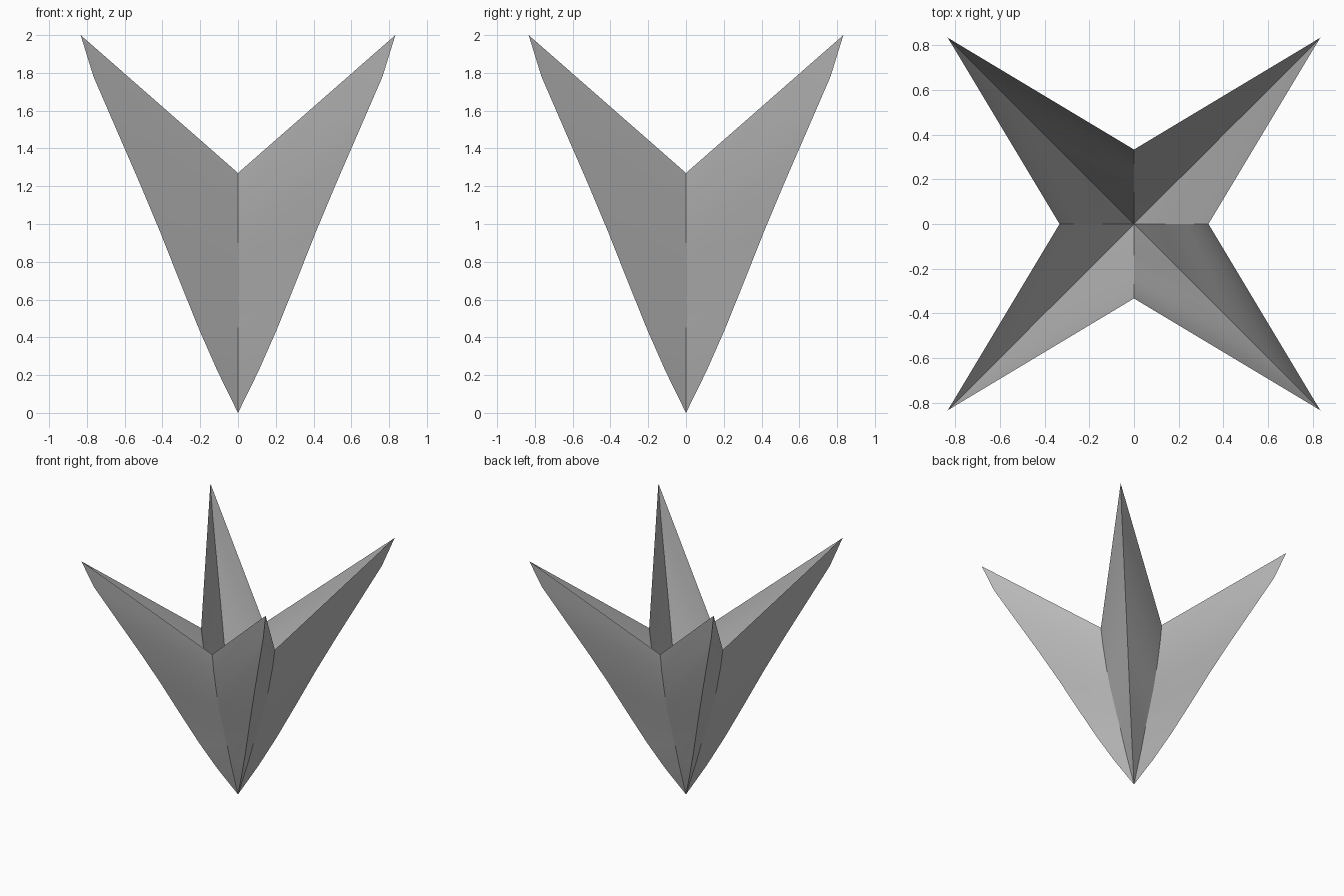
import bpy, bmesh
from math import sin, cos, pi, sqrt

cube = bpy.data.objects.get("Cube")
if cube:
    bpy.data.objects.remove(cube, do_unlink=True)

# one flat grey
grey = bpy.data.materials.new("mid_grey")
grey.use_nodes = True
colour = (0.51, 0.51, 0.51, 1)
grey.diffuse_color = colour
grey.node_tree.nodes["Principled BSDF"].inputs["Base Color"].default_value = colour

# rows from base to rim: height fraction, ridge offset on x and y, valley radius
ROWS = [(.11, .108, .045), (.22, .205, .09), (.35, .31, .137),
        (.48, .413, .19), (.61, .522, .24), (.74, .635, .278),
        (.89, .765, .314), (1, .833, .333)]
RIDGE_TOP, VALLEY_TOP = 2.0, 1.27
SIDES = 8

# open four-pointed shell, alternating valleys and ridges around the axis
bm = bmesh.new()
base = bm.verts.new((0, 0, 0))
rings = []
for t, ridge, valley in ROWS:
    ring = []
    for k in range(SIDES):
        is_ridge = k % 2
        r = ridge * sqrt(2) if is_ridge else valley
        z = t * (RIDGE_TOP if is_ridge else VALLEY_TOP)
        a = k * pi / 4
        ring.append(bm.verts.new((r * cos(a), r * sin(a), z)))
    rings.append(ring)

for k in range(SIDES):
    n = (k + 1) % SIDES
    bm.faces.new((base, rings[0][n], rings[0][k]))
    for low, high in zip(rings, rings[1:]):
        bm.faces.new((low[k], low[n], high[n], high[k]))
bmesh.ops.recalc_face_normals(bm, faces=bm.faces)

# keep the normals pointing outwards
bm.normal_update()
if sum(f.normal.dot(f.calc_center_median() * 1) - f.normal.z * f.calc_center_median().z
       for f in bm.faces) < 0:
    bmesh.ops.reverse_faces(bm, faces=bm.faces)

mesh = bpy.data.meshes.new("star_shell")
bm.to_mesh(mesh)
bm.free()
mesh.materials.append(grey)
shell = bpy.data.objects.new("star_shell", mesh)
bpy.context.collection.objects.link(shell)

# smooth along the length, sharp on the creases
bpy.ops.object.select_all(action='DESELECT')
shell.select_set(True)
bpy.context.view_layer.objects.active = shell
bpy.ops.object.shade_smooth_by_angle(angle=pi / 6)
